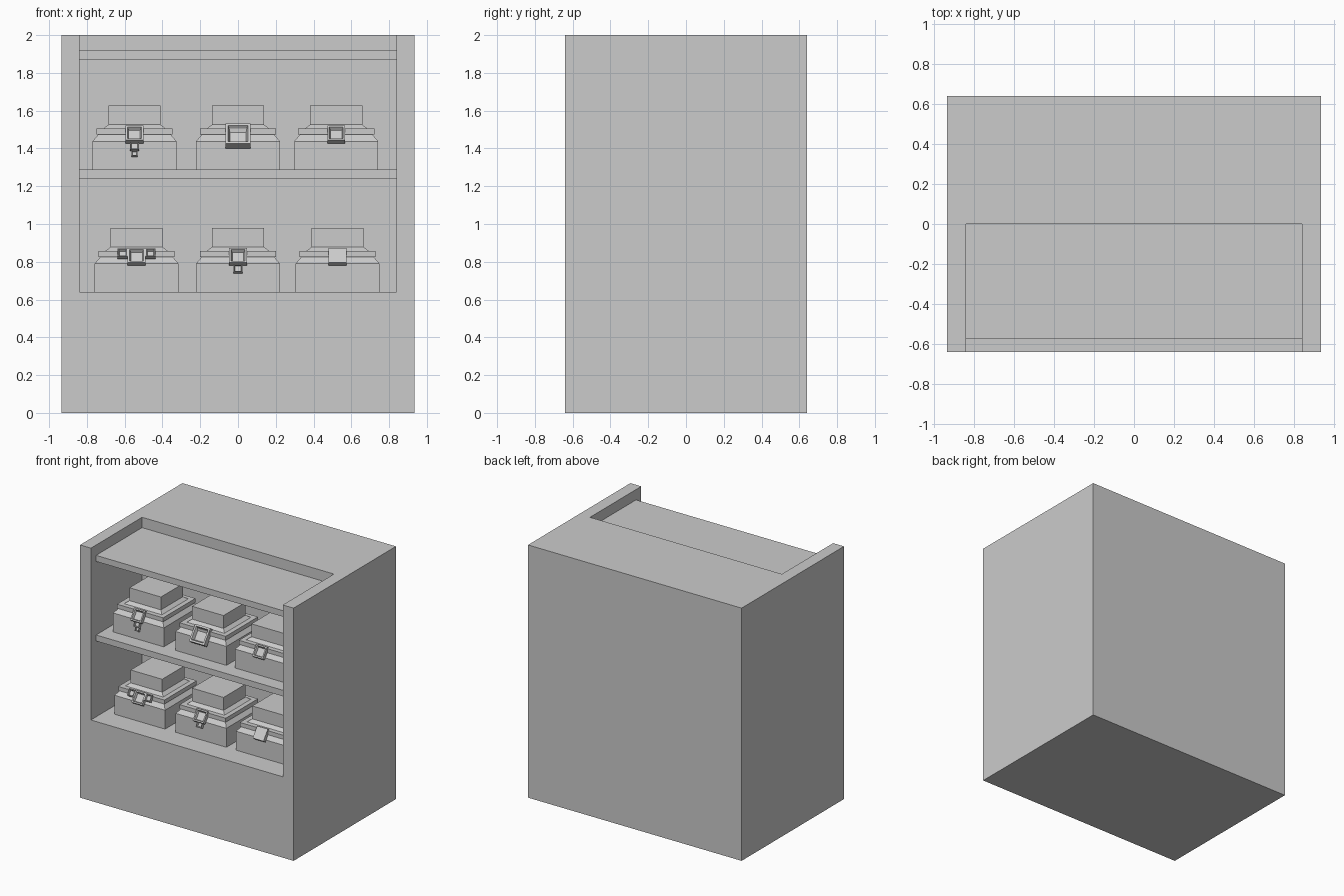
import bpy
import bmesh
from mathutils import Matrix, Vector

if "Cube" in bpy.data.objects:
    bpy.data.objects.remove(bpy.data.objects["Cube"])

grey = bpy.data.materials.new("plain grey")
grey.use_nodes = True
grey.diffuse_color = (0.6, 0.6, 0.6, 1)
grey.node_tree.nodes["Principled BSDF"].inputs["Base Color"].default_value = (0.6, 0.6, 0.6, 1)


def finish(name, bm):
    bmesh.ops.recalc_face_normals(bm, faces=bm.faces)
    mesh = bpy.data.meshes.new(name)
    bm.to_mesh(mesh)
    bm.free()
    mesh.materials.append(grey)
    obj = bpy.data.objects.new(name, mesh)
    bpy.context.collection.objects.link(obj)
    return obj


def box(name, low, high):
    bm = bmesh.new()
    low, high = Vector(low), Vector(high)
    bmesh.ops.create_cube(bm, size=1, matrix=Matrix.Translation((low + high) / 2)
                          @ Matrix.Diagonal((high - low).to_4d()))
    return finish(name, bm)


def stepped_square(name, centre, base, profile):
    """Square rings (half width, height) joined into one solid."""
    bm = bmesh.new()
    rings = []
    for half, height in profile:
        rings.append([bm.verts.new((centre[0] + sx * half, centre[1] + sy * half, base + height))
                      for sx, sy in ((-1, -1), (1, -1), (1, 1), (-1, 1))])
    for a, b in zip(rings, rings[1:]):
        for i in range(4):
            j = (i + 1) % 4
            bm.faces.new((a[i], a[j], b[j], b[i]))
    bm.faces.new(rings[0])
    bm.faces.new(rings[-1])
    return finish(name, bm)


def clasp(name, centre, half, thick, tilt, hollow=True):
    """Square plate leaning back, with a tapered hollow in its front."""
    bm = bmesh.new()
    bmesh.ops.create_cube(bm, size=1, matrix=Matrix.Diagonal((2 * half, thick, 2 * half, 1)))
    if hollow:
        front = min(bm.faces, key=lambda f: f.calc_center_median().y)
        bmesh.ops.inset_region(bm, faces=[front], thickness=half * 0.3)
        bmesh.ops.inset_region(bm, faces=[front], thickness=half * 0.2, depth=-thick * 0.6)
    bmesh.ops.transform(bm, verts=bm.verts,
                        matrix=Matrix.Translation(centre) @ Matrix.Rotation(-tilt, 4, "X"))
    return finish(name, bm)


# Cabinet with an open recess at the front and top
cabinet = box("cabinet", (-0.935, -0.64, 0), (0.935, 0.64, 2))
cutter = box("recess_cutter", (-0.84, -0.8, 0.64), (0.84, 0, 2.2))
cutter.hide_render = True
cut = cabinet.modifiers.new("recess", "BOOLEAN")
cut.operation = "DIFFERENCE"
cut.object = cutter
cut.solver = "EXACT"
bpy.context.view_layer.update()
carved = bpy.data.meshes.new_from_object(
    cabinet.evaluated_get(bpy.context.evaluated_depsgraph_get()))
cabinet.modifiers.clear()
cabinet.data = carved
bpy.data.objects.remove(cutter)

# Shelves
for name, z in (("middle_shelf", 1.24), ("top_shelf", 1.87)):
    box(name, (-0.84, -0.575, z), (0.84, 0, z + 0.048))

# Six stepped containers in two rows
CENTRE_Y = -0.24
PROFILE = ((0.222, 0), (0.222, 0.15), (0.192, 0.185), (0.202, 0.185), (0.202, 0.217),
           (0.165, 0.217), (0.138, 0.238), (0.138, 0.34))
TILT = 0.64
rows = (("upper", 1.288, (-0.548, 0, 0.52)), ("lower", 0.64, (-0.537, 0, 0.527)))
for row, base, columns in rows:
    for side, x in zip(("right", "middle", "left"), columns):
        label = row + "_" + side
        stepped_square(label + "_container", (x, CENTRE_Y), base, PROFILE)

        # Clasp on the front rim
        big = label == "upper_middle"
        half = 0.066 if big else 0.047
        z = base + (0.178 if big else 0.186)
        clasp(label + "_clasp", (x, -0.462, z), half, 0.044 if big else 0.03,
              TILT, label != "lower_left")

        # Small pendants below some clasps
        if label in ("upper_right", "lower_middle"):
            clasp(label + "_pendant", (x, -0.475, base + 0.125), 0.024, 0.025, 0.4)
        if label == "upper_right":
            clasp(label + "_pendant_tip", (x, -0.472, base + 0.085), 0.016, 0.022, 0.4)

        # Pair of little clasps beside one clasp
        if label == "lower_right":
            for s, sign in (("right", -1), ("left", 1)):
                clasp(label + "_small_clasp_" + s, (x + sign * 0.074, -0.455, base + 0.203),
                      0.026, 0.025, TILT)
